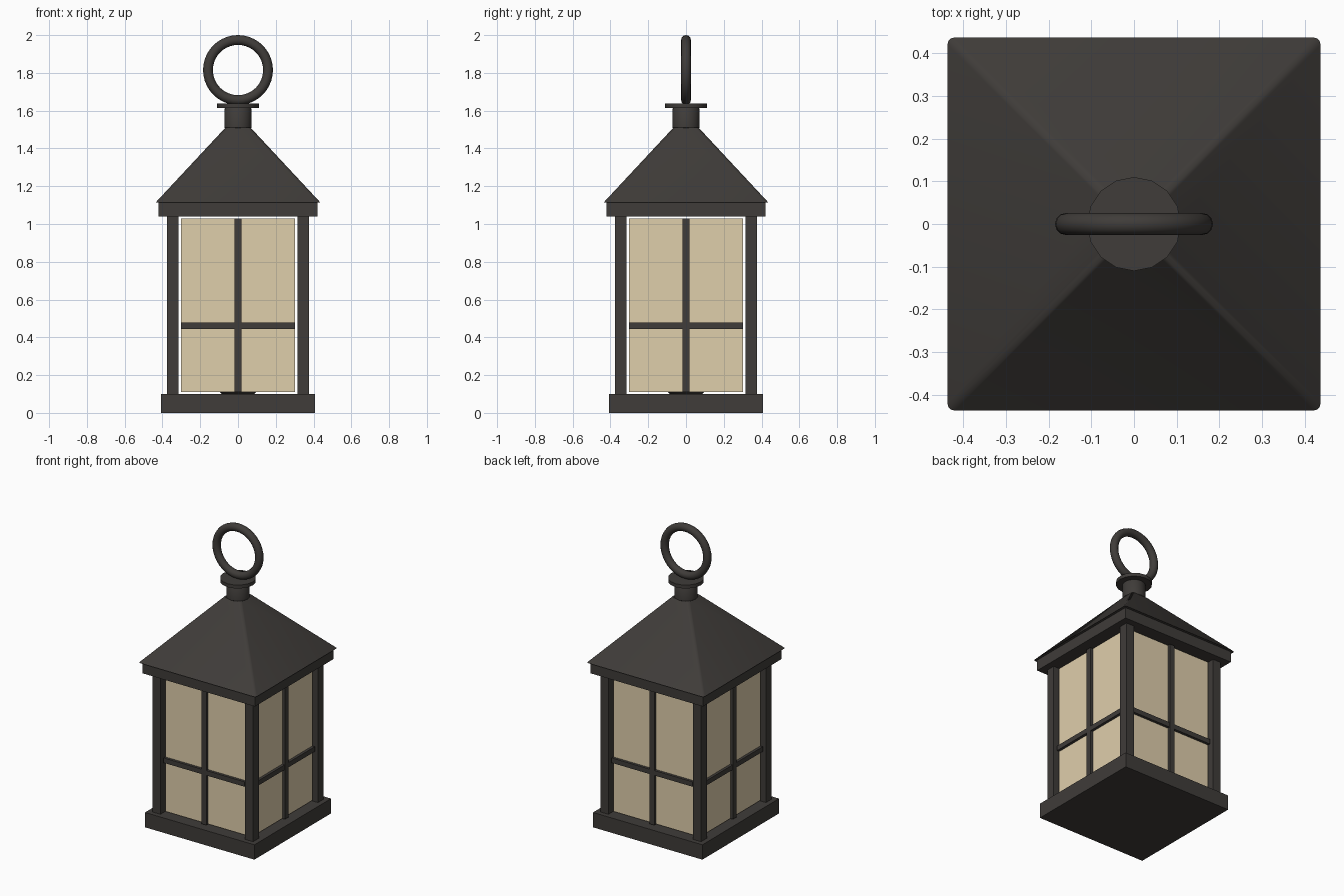
import bpy, bmesh, math
from mathutils import Matrix

if "Cube" in bpy.data.objects:
    bpy.data.objects.remove(bpy.data.objects["Cube"])


def make_mat(name, rgb):
    m = bpy.data.materials.new(name)
    m.diffuse_color = (*rgb, 1)
    m.use_nodes = True
    m.node_tree.nodes["Principled BSDF"].inputs["Base Color"].default_value = m.diffuse_color
    return m


IRON = make_mat("dark_iron", (0.05, 0.045, 0.041))
GLASS = make_mat("frosted_glass", (0.74, 0.62, 0.41))
WAX = make_mat("wax", (0.8, 0.7, 0.5))


def finish(name, bm, mat, smooth=False):
    me = bpy.data.meshes.new(name)
    bm.to_mesh(me)
    bm.free()
    ob = bpy.data.objects.new(name, me)
    bpy.context.collection.objects.link(ob)
    me.materials.append(mat)
    if smooth:
        bpy.ops.object.select_all(action='DESELECT')
        bpy.context.view_layer.objects.active = ob
        ob.select_set(True)
        bpy.ops.object.shade_smooth_by_angle(angle=math.radians(40))
    return ob


def box(name, lo, hi, mat=IRON, turn=0.0):
    bm = bmesh.new()
    bmesh.ops.create_cube(bm, size=1)
    for v in bm.verts:
        v.co = [(a + b) / 2 + c * (b - a) for a, b, c in zip(lo, hi, v.co)]
    bm.transform(Matrix.Rotation(turn, 4, 'Z'))
    return finish(name, bm, mat)


def lathe(name, profile, mat=IRON, sides=16):
    # closed solid of revolution from (radius, z) points, bottom to top
    bm = bmesh.new()
    rings = [[bm.verts.new((r * math.cos(2 * math.pi * i / sides),
                            r * math.sin(2 * math.pi * i / sides), z))
              for i in range(sides)] for r, z in profile]
    for a, b in zip(rings, rings[1:]):
        for i in range(sides):
            j = (i + 1) % sides
            bm.faces.new((a[i], a[j], b[j], b[i]))
    bm.faces.new(rings[0][::-1])
    bm.faces.new(rings[-1])
    return finish(name, bm, mat, smooth=True)


# base slab and top band
box("base", (-0.408, -0.408, 0), (0.408, 0.408, 0.10))
box("top_band", (-0.42, -0.42, 1.04), (0.42, 0.42, 1.113))

# four sides: corner post, glass pane and crossed glazing bars
for i, side in enumerate(("front", "right", "back", "left")):
    t = i * math.pi / 2
    box(side + "_post", (-0.376, -0.376, 0.09), (-0.315, -0.315, 1.05), turn=t)
    box(side + "_pane", (-0.302, -0.343, 0.111), (0.302, -0.327, 1.03), GLASS, t)
    box(side + "_upright_bar", (-0.018, -0.363, 0.111), (0.018, -0.327, 1.03), turn=t)
    box(side + "_cross_bar", (-0.302, -0.361, 0.445), (0.302, -0.329, 0.478), turn=t)

# pyramid roof with softened ridges
bm = bmesh.new()
bmesh.ops.create_cube(bm, size=2)
for v in bm.verts:
    r, z = (0.065, 1.512) if v.co.z > 0 else (0.437, 1.113)
    v.co = (v.co.x * r, v.co.y * r, z)
ridges = [e for e in bm.edges if abs(e.verts[0].co.z - e.verts[1].co.z) > 0.1]
bmesh.ops.bevel(bm, geom=ridges, offset=0.014, segments=3, profile=0.5,
                affect='EDGES')
finish("roof", bm, IRON, smooth=True)

# neck and collar disc
lathe("neck", [(0.066, 1.505), (0.072, 1.511), (0.072, 1.608), (0.066, 1.616)])
lathe("collar", [(0.11, 1.614), (0.11, 1.637)])

# hanging ring
R, r, N, M = 0.159, 0.026, 40, 12
bm = bmesh.new()
g = [[bm.verts.new(((R + r * math.cos(b)) * math.cos(a), r * math.sin(b),
                    1.815 + (R + r * math.cos(b)) * math.sin(a)))
      for b in (2 * math.pi * k / M for k in range(M))]
     for a in (2 * math.pi * k / N for k in range(N))]
for i in range(N):
    for j in range(M):
        k, l = (i + 1) % N, (j + 1) % M
        bm.faces.new((g[i][j], g[i][l], g[k][l], g[k][j]))
bmesh.ops.recalc_face_normals(bm, faces=bm.faces)
finish("hanging_ring", bm, IRON, smooth=True)

# candle on a saucer inside
lathe("saucer", [(0.085, 0.10), (0.10, 0.112), (0.10, 0.12)])
lathe("candle", [(0.07, 0.12), (0.07, 0.45)], WAX)
